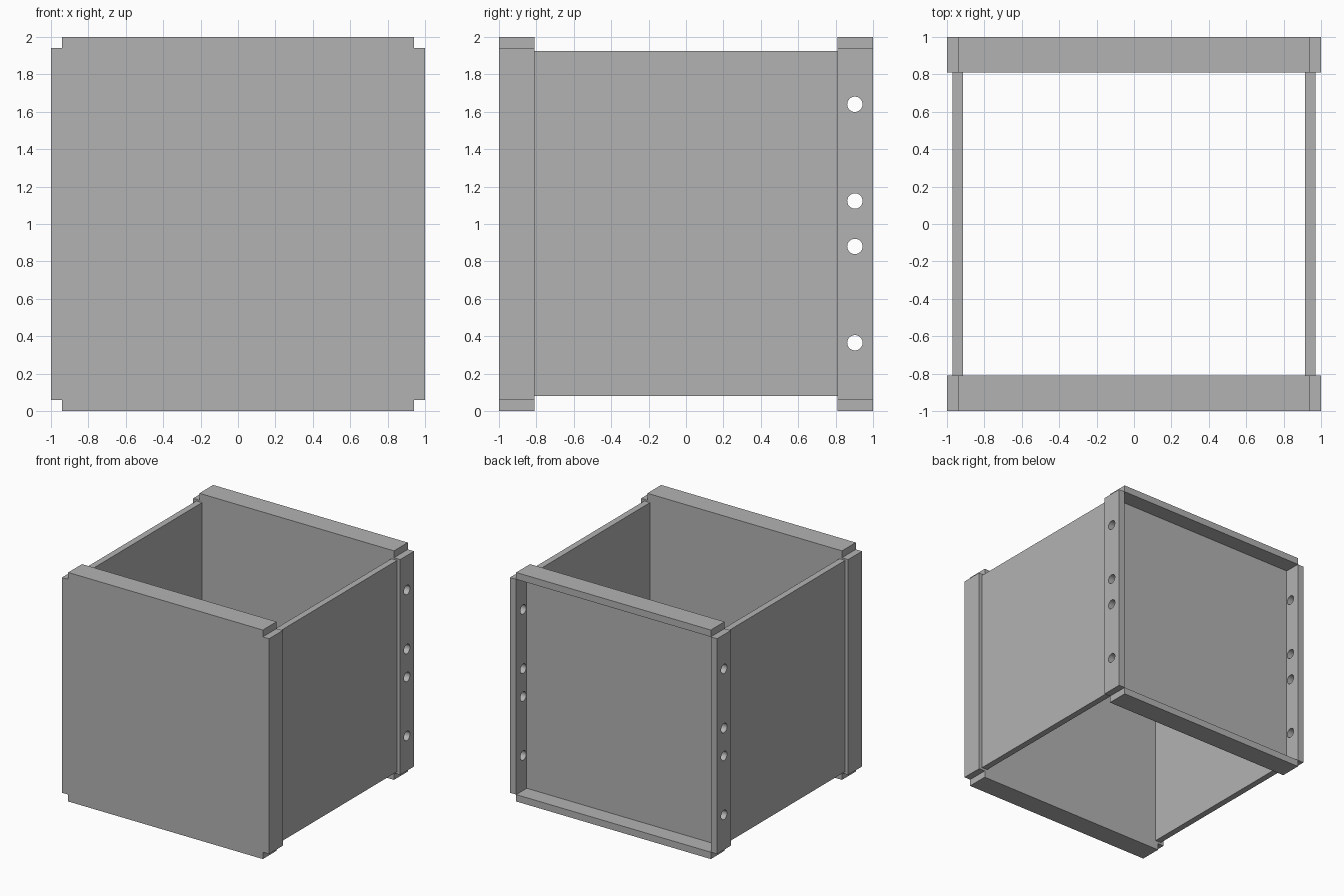
import bpy
import bmesh
from mathutils import Matrix, Vector

default = bpy.data.objects.get("Cube")
if default:
    bpy.data.objects.remove(default, do_unlink=True)

# One plain grey sheet finish
grey = bpy.data.materials.new("plain grey")
grey.use_nodes = True
colour = (0.45, 0.45, 0.45, 1)
grey.diffuse_color = colour
grey.node_tree.nodes["Principled BSDF"].inputs["Base Color"].default_value = colour

NOTCH = 0.94      # inner side of the corner notches, from the centre
WALL_Y = 0.81     # inner faces of the end panels
FLOOR_Y = 0.855   # floor of the rear recess


def make_object(name, bm):
    bmesh.ops.recalc_face_normals(bm, faces=bm.faces)
    mesh = bpy.data.meshes.new(name)
    bm.to_mesh(mesh)
    bm.free()
    mesh.materials.append(grey)
    obj = bpy.data.objects.new(name, mesh)
    bpy.context.collection.objects.link(obj)
    return obj


def box(name, low, high):
    low, high = Vector(low), Vector(high)
    bm = bmesh.new()
    bmesh.ops.create_cube(bm, size=1, matrix=Matrix.Translation((low + high) / 2)
                          @ Matrix.Diagonal((*(high - low), 1)))
    return make_object(name, bm)


def drill(obj, x, y, heights, radius):
    # Cross holes along x, cut and applied
    bm = bmesh.new()
    for z in heights:
        place = Matrix.Translation((x, y, z)) @ Matrix.Rotation(1.5707963, 4, "Y")
        bmesh.ops.create_cone(bm, cap_ends=True, segments=32, radius1=radius,
                              radius2=radius, depth=0.3, matrix=place)
    cutter = make_object("hole_cutter", bm)
    cutter.hide_render = True
    mod = obj.modifiers.new("holes", "BOOLEAN")
    mod.operation = "DIFFERENCE"
    mod.solver = "EXACT"
    mod.object = cutter
    bpy.ops.object.select_all(action="DESELECT")
    bpy.context.view_layer.objects.active = obj
    obj.select_set(True)
    bpy.ops.object.modifier_apply(modifier=mod.name)
    bpy.data.objects.remove(cutter, do_unlink=True)
    bpy.ops.object.shade_smooth_by_angle(angle=0.5)


# Front panel: square outline with notched corners, extruded in depth
quarter = [(1, NOTCH), (NOTCH, NOTCH), (NOTCH, 1)]
outline = []
for _ in range(4):
    outline += quarter
    quarter = [(-b, a) for a, b in quarter]
bm = bmesh.new()
face = bm.faces.new([bm.verts.new((a, -1, b + 1)) for a, b in outline])
side = bmesh.ops.extrude_face_region(bm, geom=[face], use_keep_orig=True)
moved = [g for g in side["geom"] if isinstance(g, bmesh.types.BMVert)]
bmesh.ops.translate(bm, verts=moved, vec=(0, 1 - WALL_Y, 0))
make_object("front_panel", bm)

# Rear panel, recessed inside its flanges
box("rear_panel", (-NOTCH, WALL_Y, 1 - NOTCH), (NOTCH, FLOOR_Y, 1 + NOTCH))
box("rear_top_flange", (-NOTCH, WALL_Y, 1 + NOTCH), (NOTCH, 1, 2))
box("rear_bottom_flange", (-NOTCH, WALL_Y, 0), (NOTCH, 1, 1 - NOTCH))

# Mirrored side walls and drilled rear side flanges
for label, s in (("left", 1), ("right", -1)):
    xs = sorted((s * 0.915, s * 0.97))
    box(label + "_wall", (xs[0], -WALL_Y, 0.08), (xs[1], WALL_Y, 1.925))
    xs = sorted((s * NOTCH, s))
    flange = box("rear_" + label + "_flange",
                 (xs[0], WALL_Y, 1 - NOTCH), (xs[1], 1, 1 + NOTCH))
    drill(flange, s * 0.97, 0.903, (0.365, 0.88, 1.123, 1.64), 0.041)
